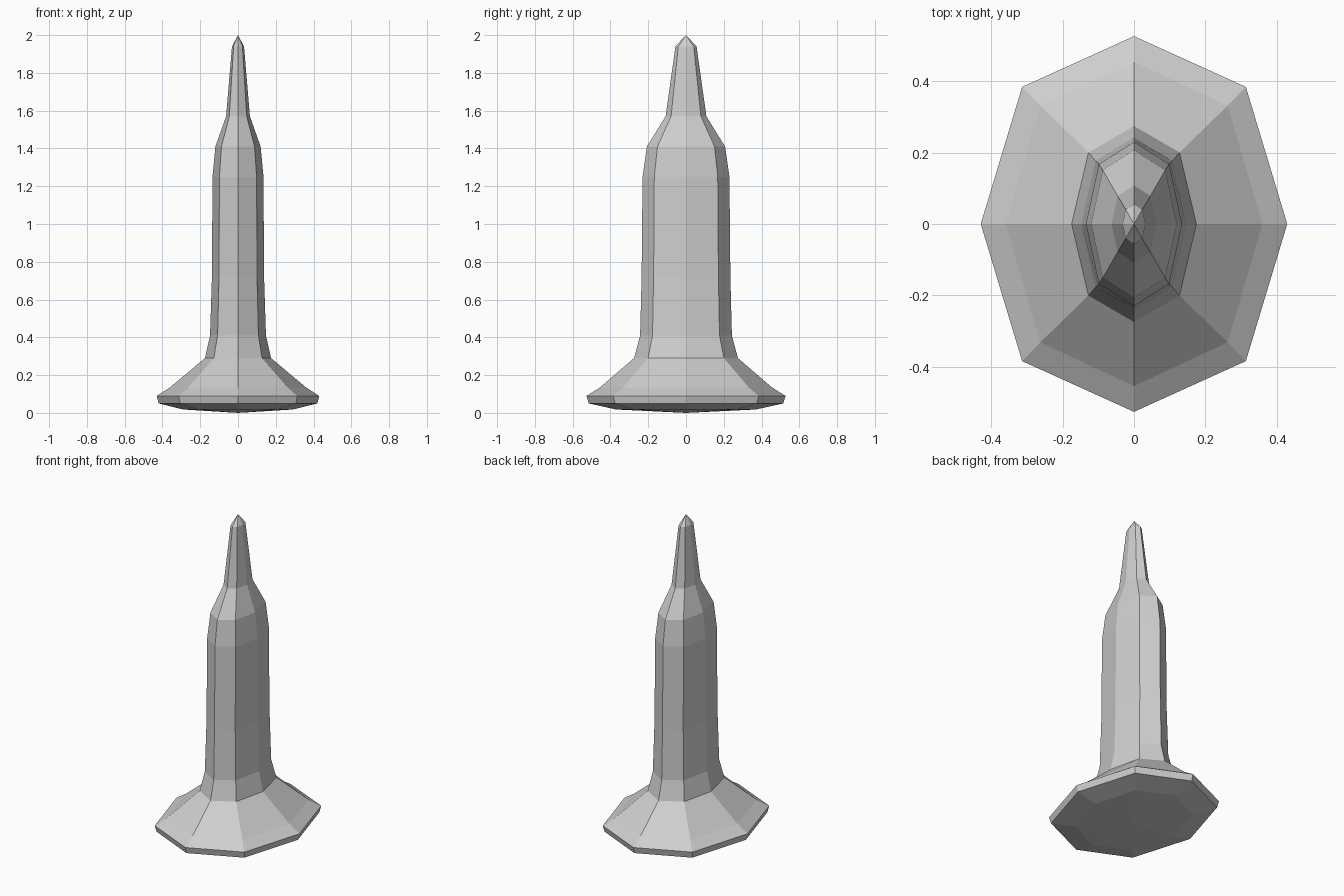
import bpy, bmesh
from math import cos, sin, pi
from mathutils import Vector

cube = bpy.data.objects.get("Cube")
if cube:
    bpy.data.objects.remove(cube, do_unlink=True)

# One matte grey for the whole tower
grey = bpy.data.materials.new("stone_grey")
grey.use_nodes = True
colour = (0.62, 0.62, 0.62, 1)
grey.diffuse_color = colour
grey.node_tree.nodes["Principled BSDF"].inputs["Base Color"].default_value = colour

SIDES = 8
DIAGONAL = 0.73 / cos(pi / 4)   # corner scale of the slightly stretched octagon


def add_ring(bm, height, half_width, half_depth):
    """Eight points on an oval, at the given height."""
    ring = []
    for i in range(SIDES):
        a = i * 2 * pi / SIDES
        k = DIAGONAL if i % 2 else 1
        ring.append(bm.verts.new((half_width * cos(a) * k, half_depth * sin(a) * k, height)))
    return ring


def oval_tower(name, bottom, profile, top):
    """Bridge a stack of oval rings and close it with a point at each end."""
    bm = bmesh.new()
    rings = [add_ring(bm, *section) for section in profile]
    low = bm.verts.new((0, 0, bottom))
    high = bm.verts.new((0, 0, top))
    for i in range(SIDES):
        j = (i + 1) % SIDES
        bm.faces.new((low, rings[0][j], rings[0][i]))
        bm.faces.new((rings[-1][i], rings[-1][j], high))
        for a, b in zip(rings, rings[1:]):
            bm.faces.new((a[i], a[j], b[j], b[i]))
    bmesh.ops.recalc_face_normals(bm, faces=bm.faces)
    mesh = bpy.data.meshes.new(name)
    bm.to_mesh(mesh)
    bm.free()
    mesh.materials.append(grey)
    obj = bpy.data.objects.new(name, mesh)
    bpy.context.collection.objects.link(obj)
    return obj


# Height, half width, half depth
sections = [
    (0.018, 0.29, 0.37),    # shallow underside
    (0.05, 0.42, 0.515),    # rim
    (0.09, 0.43, 0.527),
    (0.135, 0.36, 0.455),   # flared foot
    (0.29, 0.175, 0.275),
    (0.41, 0.148, 0.243),   # shaft
    (0.72, 0.138, 0.235),
    (1.25, 0.135, 0.23),
    (1.41, 0.12, 0.207),    # shoulder
    (1.57, 0.063, 0.108),   # spire
    (1.94, 0.032, 0.056),
]
oval_tower("spire_tower", 0.0, sections, 2.0)
